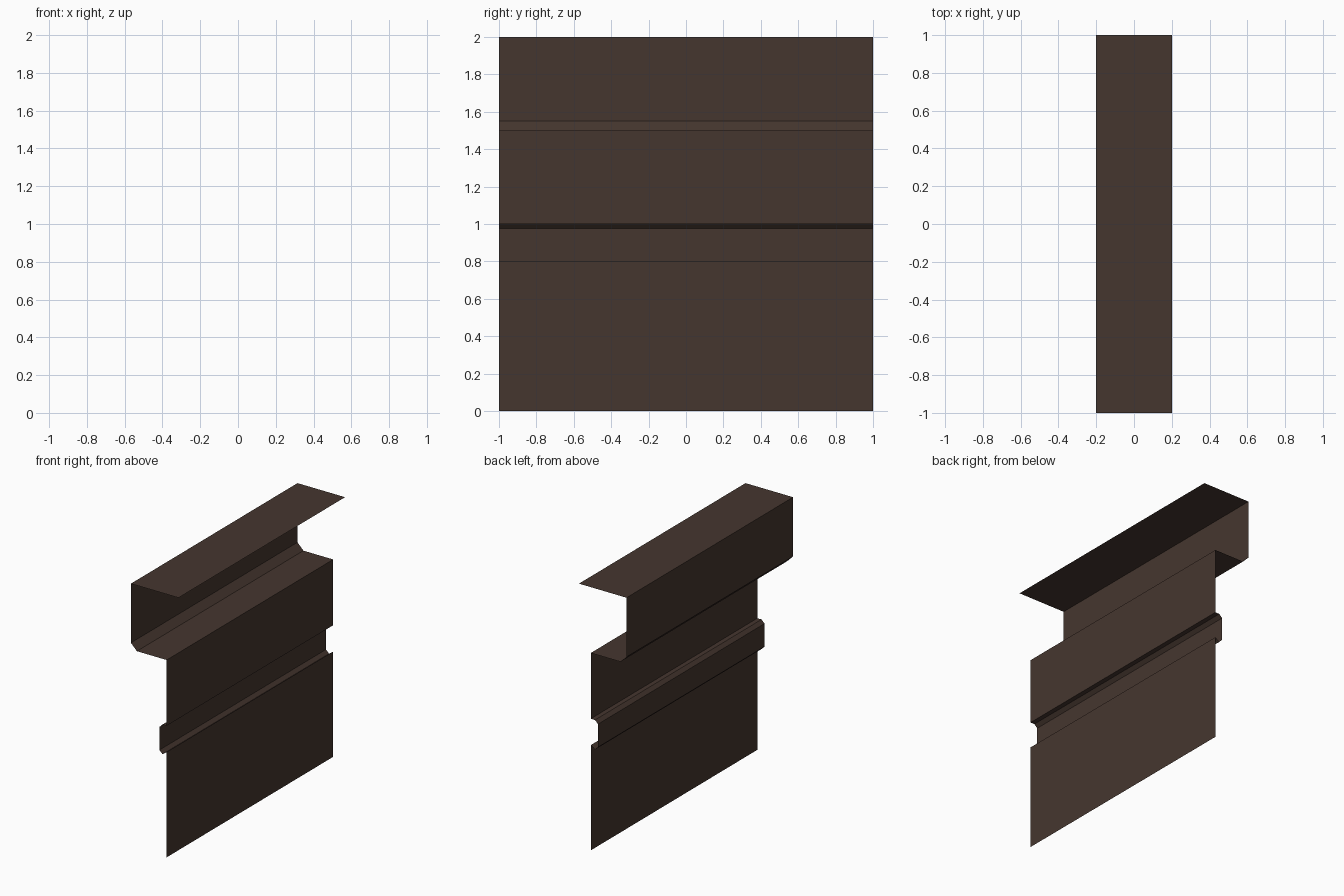
import bpy, bmesh

if "Cube" in bpy.data.objects:
    bpy.data.objects.remove(bpy.data.objects["Cube"])

# Folded sheet trim: one thin cross-section swept along y
mat = bpy.data.materials.new("dark brown metal")
mat.diffuse_color = (0.06, 0.037, 0.028, 1)
mat.use_nodes = True
mat.node_tree.nodes["Principled BSDF"].inputs["Base Color"].default_value = mat.diffuse_color

profile = [
    (0.2, 2.0), (-0.2, 2.0),                                  # top flange
    (-0.2, 1.55), (-0.15, 1.5), (0.1, 1.5),                   # recess and ledge
    (0.1, 1.0), (0.065, 1.0), (0.04, 0.975),                  # upper lip of groove
    (0.04, 0.8), (0.065, 0.775), (0.1, 0.8),                  # groove and lower lip
    (0.1, 0.0),                                               # lower wall
]

bm = bmesh.new()
front = [bm.verts.new((x, -1, z)) for x, z in profile]
back = [bm.verts.new((x, 1, z)) for x, z in profile]
for i in range(len(profile) - 1):
    bm.faces.new((front[i + 1], back[i + 1], back[i], front[i]))
mesh = bpy.data.meshes.new("wall_trim")
bm.to_mesh(mesh)
bm.free()
mesh.materials.append(mat)
trim = bpy.data.objects.new("wall_trim", mesh)
bpy.context.collection.objects.link(trim)
